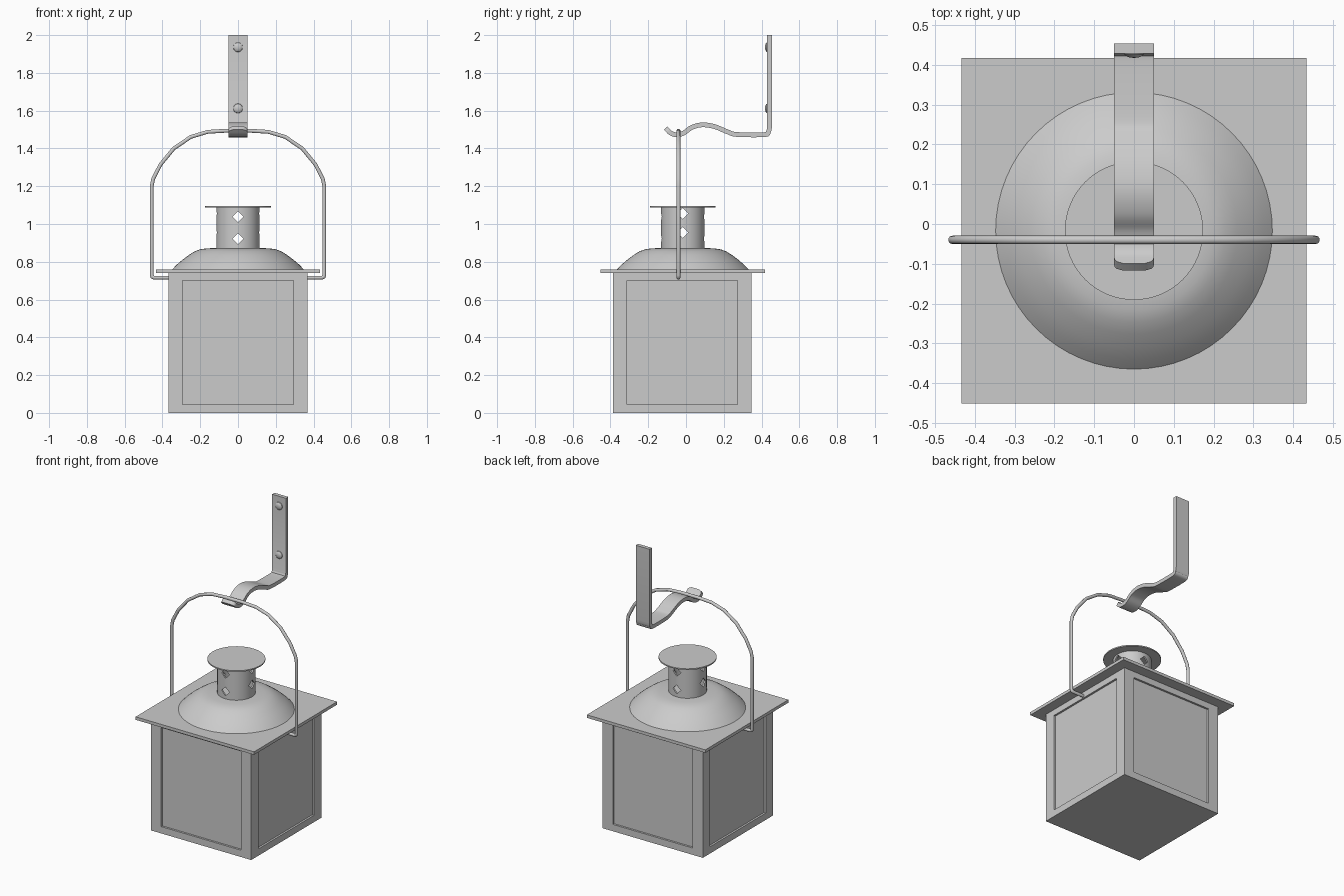
import bpy, bmesh, math
from mathutils import Vector, Matrix

if "Cube" in bpy.data.objects:
    bpy.data.objects.remove(bpy.data.objects["Cube"])

CY = -0.017  # lantern centre in y


def finish(name, bm, smooth=True):
    bmesh.ops.recalc_face_normals(bm, faces=bm.faces[:])
    me = bpy.data.meshes.new(name)
    bm.to_mesh(me)
    bm.free()
    ob = bpy.data.objects.new(name, me)
    bpy.context.collection.objects.link(ob)
    if smooth:
        select(ob)
        bpy.ops.object.shade_smooth_by_angle(angle=math.radians(35))
    return ob


def select(ob):
    bpy.ops.object.select_all(action='DESELECT')
    ob.select_set(True)
    bpy.context.view_layer.objects.active = ob


def box(bm, centre, size, rot=Matrix()):
    m = Matrix.Translation(centre) @ rot @ Matrix.Diagonal((*size, 1))
    return bmesh.ops.create_cube(bm, size=1, matrix=m)


def lathe(name, profile, seg=64, closed=True, matrix=Matrix.Translation((0, CY, 0))):
    """Spin (radius, z) points about the z axis."""
    bm = bmesh.new()
    vs = [bm.verts.new((r, 0, z)) for r, z in profile]
    pairs = list(zip(vs, vs[1:])) + ([(vs[-1], vs[0])] if closed else [])
    es = [bm.edges.new(p) for p in pairs]
    bmesh.ops.spin(bm, geom=vs + es, cent=(0, 0, 0), axis=(0, 0, 1),
                   angle=2 * math.pi, steps=seg, use_merge=True)
    bmesh.ops.remove_doubles(bm, verts=bm.verts[:], dist=1e-5)
    bm.transform(matrix)
    return finish(name, bm)


def spline(pts, n=6):
    """Catmull-Rom samples through 2D points."""
    p = [Vector(q) for q in pts]
    p = [2 * p[0] - p[1]] + p + [2 * p[-1] - p[-2]]
    out = []
    for a, b, c, d in zip(p, p[1:], p[2:], p[3:]):
        for i in range(n):
            t = i / n
            out.append(0.5 * (2 * b + (c - a) * t + (2 * a - 5 * b + 4 * c - d) * t * t
                              + (3 * b - a - 3 * c + d) * t ** 3))
    return out + [p[-2]]


# Body with a recessed panel in each side
bm = bmesh.new()
box(bm, (0, CY - 0.002, 0.37), (0.734, 0.734, 0.74))
bm.normal_update()
sides = [f for f in bm.faces if abs(f.normal.z) < 0.5]
bmesh.ops.inset_individual(bm, faces=sides, thickness=0.105)
for f in sides:
    for v in f.verts:
        v.co.z = 0.045 if v.co.z < 0.37 else 0.7
bm.normal_update()
bmesh.ops.inset_individual(bm, faces=sides, thickness=0, depth=-0.013)
finish("lantern_body", bm, smooth=False)

# Square roof plate
bm = bmesh.new()
box(bm, (0, CY, 0.75), (0.868, 0.87, 0.02))
finish("roof_plate", bm, smooth=False)

# Dome
lathe("dome", [(0.35, 0.758), (0.325, 0.784), (0.295, 0.81), (0.26, 0.836), (0.23, 0.855),
               (0.2, 0.866), (0.165, 0.871), (0.11, 0.873)], closed=False)

# Chimney tube with diamond vents through both axes
neck = lathe("chimney", [(0.115, 0.868), (0.115, 1.091), (0.105, 1.091), (0.105, 0.868)])
tilt = Matrix.Rotation(math.pi / 4, 4, 'Y')
for turn, heights in ((0, (1.038, 0.922)), (math.pi / 2, (1.055, 0.955))):
    bm = bmesh.new()
    for z in heights:
        box(bm, (0, CY, z), (0.041, 0.5, 0.041), Matrix.Rotation(turn, 4, 'Z') @ tilt)
    cutter = finish("vent_cutter", bm, smooth=False)
    cutter.hide_render = True
    mod = neck.modifiers.new("vents", 'BOOLEAN')
    mod.operation, mod.solver, mod.object = 'DIFFERENCE', 'EXACT', cutter
    select(neck)
    neck.modifiers.move(len(neck.modifiers) - 1, 0)
    bpy.ops.object.modifier_apply(modifier=mod.name)
    bpy.data.objects.remove(cutter)

# Chimney cap
lathe("chimney_cap", [(0, 1.088), (0.174, 1.088), (0.174, 1.096), (0, 1.096)], closed=False)

# Carrying handle: one half path, mirrored
half = [(0.36, 0.716), (0.445, 0.716), (0.454, 0.72), (0.457, 0.729), (0.457, 1.2),
        (0.449, 1.24), (0.41, 1.315), (0.34, 1.4), (0.25, 1.461), (0.16, 1.488), (0.06, 1.494)]
path = half + [(-x, z) for x, z in reversed(half)]
cu = bpy.data.curves.new("handle", 'CURVE')
cu.dimensions = '3D'
cu.bevel_depth, cu.bevel_resolution, cu.use_fill_caps = 0.0105, 3, True
sp = cu.splines.new('POLY')
sp.points.add(len(path) - 1)
for pt, (x, z) in zip(sp.points, path):
    pt.co = (x, -0.04, z, 1)
handle = bpy.data.objects.new("handle", cu)
bpy.context.collection.objects.link(handle)
select(handle)
bpy.ops.object.convert(target='MESH')
bpy.ops.object.shade_smooth_by_angle(angle=math.radians(40))

# Wall bracket: flat strip swept along a (y, z) path, rounded at the tip
path = [Vector((0.442, 2.0))] + spline(
    [(0.442, 1.51), (0.436, 1.487), (0.415, 1.473), (0.27, 1.474), (0.22, 1.488), (0.15, 1.516),
     (0.085, 1.525), (0.03, 1.511), (-0.01, 1.483), (-0.045, 1.472), (-0.08, 1.481), (-0.108, 1.508)])
bm, rows, rad = bmesh.new(), [], 0.022
for i, p in enumerate(path):
    t = (path[min(i + 1, len(path) - 1)] - path[max(i - 1, 0)]).normalized()
    if i == 1:
        t = Vector((0, -1))
    n = Vector((-t.y, t.x)) * 0.0125
    d = min((path[-1] - p).length, rad)
    w = 0.05 - rad + math.sqrt(max(rad ** 2 - (rad - d) ** 2, 0))
    a, b = p + n, p - n
    rows.append([bm.verts.new(c) for c in ((-w, *a), (w, *a), (w, *b), (-w, *b))])
for r, s in zip(rows, rows[1:]):
    for k in range(4):
        bm.faces.new((r[k], r[(k + 1) % 4], s[(k + 1) % 4], s[k]))
bm.faces.new(rows[0])
bm.faces.new(rows[-1])
finish("wall_bracket", bm)

# Domed screw heads on the bracket
for z in (1.936, 1.612):
    lathe("screw_head", [(0.026, -0.002), (0.024, 0.004), (0.017, 0.009), (0.009, 0.0115), (0, 0.012)],
          seg=24, closed=False,
          matrix=Matrix.Translation((0, 0.43, z)) @ Matrix.Rotation(math.pi / 2, 4, 'X'))
